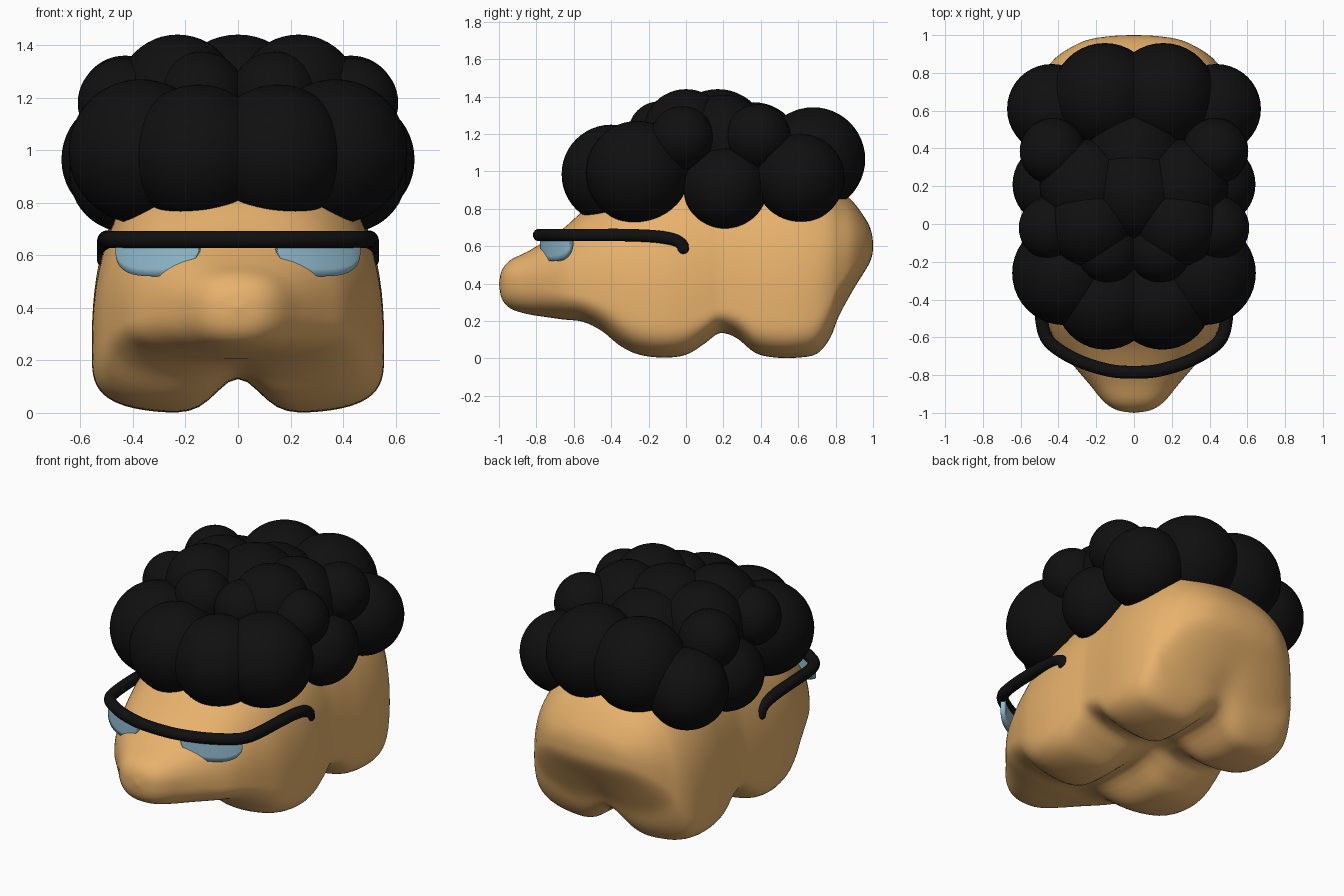
import bpy, bmesh, math
from mathutils import Vector

if "Cube" in bpy.data.objects:
    bpy.data.objects.remove(bpy.data.objects["Cube"])


def material(name, rgb):
    m = bpy.data.materials.new(name)
    m.diffuse_color = (*rgb, 1)
    m.use_nodes = True
    m.node_tree.nodes["Principled BSDF"].inputs["Base Color"].default_value = m.diffuse_color
    return m


SKIN = material("tan", (0.80, 0.445, 0.15))
BLACK = material("black", (0.005, 0.005, 0.005))
BLUE = material("light_blue", (0.30, 0.53, 0.66))


def finish(bm, name, mat):
    bmesh.ops.recalc_face_normals(bm, faces=bm.faces)
    for f in bm.faces:
        f.smooth = True
    me = bpy.data.meshes.new(name)
    bm.to_mesh(me)
    bm.free()
    me.materials.append(mat)
    ob = bpy.data.objects.new(name, me)
    bpy.context.collection.objects.link(ob)
    return ob


def spline(rows, steps):
    """Catmull-Rom through rows of equal-length tuples."""
    pts = [Vector(r) for r in rows]
    p = [pts[0]] + pts + [pts[-1]]
    out = []
    for i in range(1, len(p) - 2):
        a, b, c, d = p[i - 1:i + 3]
        for s in range(steps):
            t = s / steps
            out.append(0.5 * (2 * b + (c - a) * t + (2 * a - 5 * b + 4 * c - d) * t * t
                              + (3 * b - a - 3 * c + d) * t ** 3))
    return out + [pts[-1]]


# Body: loft of rounded sections (y, half width, leg z, belly z, widest z, top z)
STATIONS = [
    (-1.00, 0, .40, .40, .40, .40), (-.985, .09, .32, .32, .40, .47),
    (-.94, .16, .268, .268, .40, .525), (-.85, .235, .238, .238, .39, .57),
    (-.75, .32, .222, .222, .38, .63), (-.65, .40, .208, .208, .36, .70),
    (-.55, .45, .19, .20, .34, .79), (-.45, .49, .14, .18, .32, .86),
    (-.35, .525, .06, .15, .30, .91), (-.25, .545, .015, .135, .27, .95),
    (-.12, .555, 0, .13, .25, .99), (0, .55, .015, .13, .25, 1.03),
    (.10, .54, .075, .145, .26, 1.05), (.18, .53, .13, .165, .28, 1.06),
    (.27, .535, .105, .16, .27, 1.07), (.37, .545, .025, .135, .25, 1.07),
    (.48, .555, .0, .13, .25, 1.06), (.60, .555, 0, .13, .25, 1.04),
    (.70, .54, .02, .14, .28, 1.00), (.77, .51, .10, .18, .35, .96),
    (.82, .47, .22, .26, .42, .91), (.90, .39, .37, .38, .52, .83),
    (.97, .26, .49, .49, .58, .73), (.995, .12, .55, .55, .60, .66),
    (1.00, 0, .60, .60, .60, .60)]

bm = bmesh.new()
SEG = 96
rings = []
for y, w, leg, belly, mid, top in spline(STATIONS, 4):
    ring = []
    for k in range(SEG):
        a = 2 * math.pi * k / SEG
        c, s = math.cos(a), math.sin(a)
        low = s < 0
        n = 2.4 + 1.4 * min(1, max(0, (.2 - leg) / .2)) if low else 2.4
        q = (abs(c) ** n + abs(s) ** n) ** (1 / n)
        x, s = w * c / q, s / q
        z = mid + s * ((mid - leg) if low else (top - mid))
        if low:
            z += (belly - leg) * math.exp(-(x / .115) ** 2) * abs(s)
        ring.append(bm.verts.new((x, y, z)))
    rings.append(ring)
for r0, r1 in zip(rings, rings[1:]):
    for k in range(SEG):
        j = (k + 1) % SEG
        bm.faces.new((r0[k], r0[j], r1[j], r1[k]))
bmesh.ops.remove_doubles(bm, verts=bm.verts, dist=1e-4)
finish(bm, "body", SKIN)

# Hair: overlapping curls (x, y, z, radius), mirrored across x
CURLS = [
    (.15, -.40, .985, .265), (.37, -.26, .995, .275), (.42, .21, .91, .223),
    (.435, .61, .965, .237), (.155, .68, 1.065, .278), (.44, -.02, 1.18, .17),
    (.43, .385, 1.185, .175), (.14, -.14, 1.205, .17), (.23, .0, 1.21, .23),
    (.25, .2, 1.16, .25), (0, .17, 1.17, .27), (0, .36, 1.11, .26)]
bm = bmesh.new()
for x, y, z, r in CURLS:
    for sx in ((1, -1) if x else (1,)):
        new = bmesh.ops.create_uvsphere(bm, u_segments=40, v_segments=24, radius=r)
        bmesh.ops.translate(bm, verts=new["verts"], vec=(sx * x, y, z))
finish(bm, "hair", BLACK)

# Glasses frame: one round tube from ear to ear
half = [(.13, -.775, .66), (.28, -.73, .66), (.40, -.665, .66), (.465, -.60, .66),
        (.49, -.50, .66), (.50, -.33, .66), (.503, -.17, .653), (.503, -.07, .636),
        (.503, -.025, .61), (.503, -.015, .585)]
path = [(-x, y, z) for x, y, z in reversed(half)] + [(0, -.785, .66)] + half
cu = bpy.data.curves.new("glasses_frame", "CURVE")
cu.dimensions = "3D"
cu.bevel_depth = .034
cu.bevel_resolution = 5
cu.use_fill_caps = True
sp = cu.splines.new("POLY")
fine = spline(path, 5)
sp.points.add(len(fine) - 1)
for p, co in zip(sp.points, fine):
    p.co = (*co, 1)
cu.materials.append(BLACK)
frame = bpy.data.objects.new("glasses_frame", cu)
bpy.context.collection.objects.link(frame)

# Rounded tube ends
for sx, side in ((1, "right"), (-1, "left")):
    bm = bmesh.new()
    new = bmesh.ops.create_uvsphere(bm, u_segments=20, v_segments=12, radius=.034)
    bmesh.ops.translate(bm, verts=new["verts"], vec=(sx * .503, -.015, .585))
    finish(bm, "frame_tip_" + side, BLACK)

# Lenses: curved plates hanging from the frame, rounded at the bottom
front = [p for p in fine if p.x >= 0 and p.y < -.5]


def frame_y(x):
    for a, b in zip(front, front[1:]):
        if a.x <= x <= b.x:
            return a.y + (b.y - a.y) * (x - a.x) / (b.x - a.x)
    return front[-1].y


COLS, ROWS = 28, 5
for sx, side in ((1, "right"), (-1, "left")):
    bm = bmesh.new()
    grid = []
    for i in range(COLS + 1):
        c = -math.cos(math.pi * i / COLS)
        x = .30 + .155 * c
        e = 3.2 if c > 0 else 2
        bottom = .635 - .115 * (1 - abs(c) ** e) ** (1 / e)
        grid.append([bm.verts.new((sx * x, frame_y(x) + .005, .665 + (bottom - .665) * j / ROWS))
                     for j in range(ROWS + 1)])
    for g, h in zip(grid, grid[1:]):
        for j in range(ROWS):
            bm.faces.new((g[j], h[j], h[j + 1], g[j + 1]))
    lens = finish(bm, "lens_" + side, BLUE)
    mod = lens.modifiers.new("thickness", "SOLIDIFY")
    mod.thickness = .03
    mod.offset = 0
